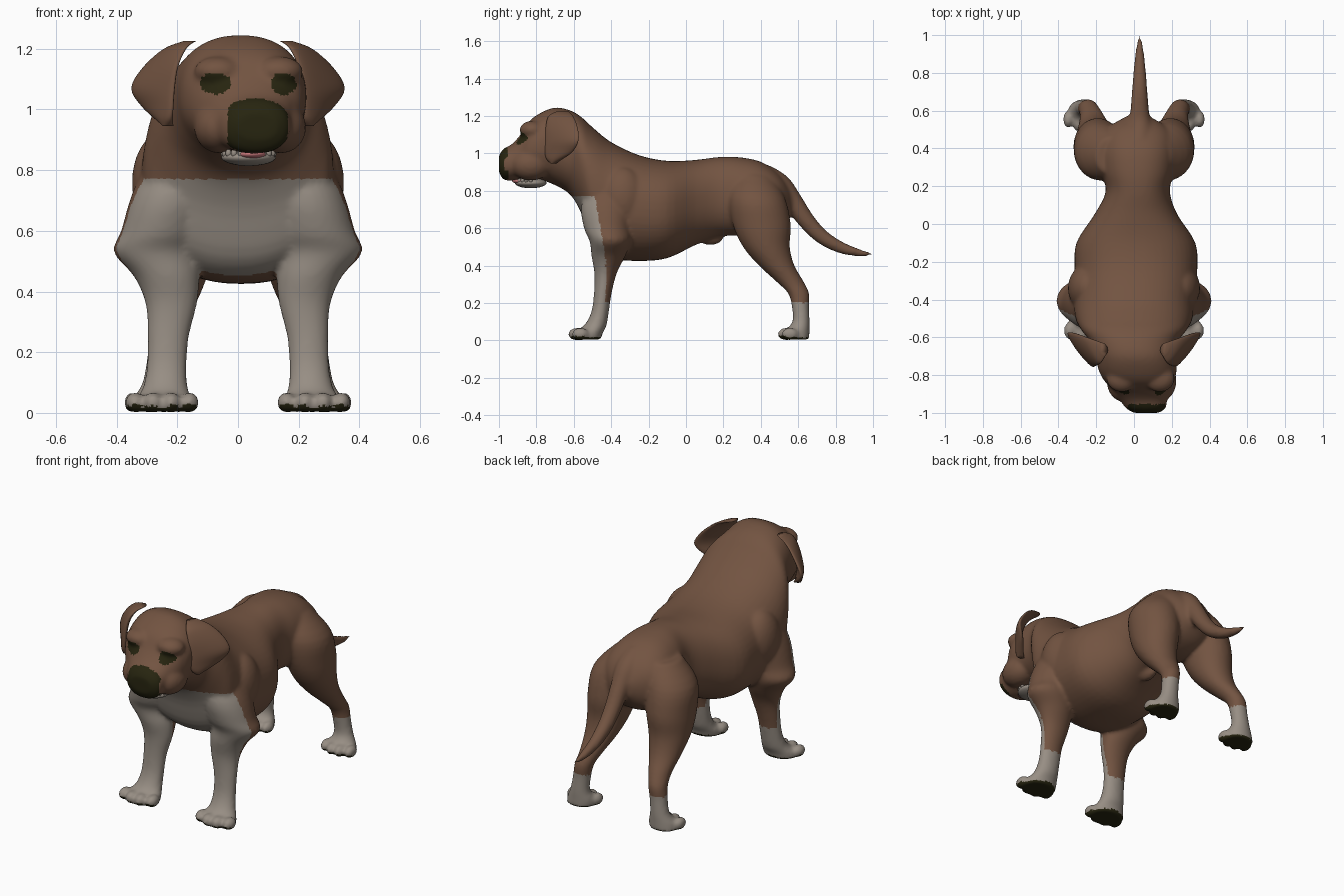
import bpy, bmesh, math
from mathutils import Matrix, Vector

cube = bpy.data.objects.get("Cube")
if cube:
    bpy.data.objects.remove(cube)


def material(name, color):
    mat = bpy.data.materials.new(name)
    mat.diffuse_color = (*color, 1)
    mat.use_nodes = True
    mat.node_tree.nodes["Principled BSDF"].inputs["Base Color"].default_value = (*color, 1)
    return mat


BROWN = material("brown coat", (.17, .088, .053))
WHITE = material("pale grey fur", (.31, .27, .23))
DARK = material("dark olive skin", (.02, .018, .005))
PINK = material("pink tongue", (.55, .18, .19))


def smooth_rows(rows, steps=4):
    """Catmull-Rom interpolation through rows of numbers."""
    result = []
    last = len(rows) - 1
    for i in range(last):
        a, b, c, d = (rows[min(max(k, 0), last)] for k in (i - 1, i, i + 1, i + 2))
        for s in range(steps):
            t = s / steps
            result.append([q + .5 * t * (r - p + t * (2 * p - 5 * q + 4 * r - e
                           + t * (3 * (q - r) + e - p))) for p, q, r, e in zip(a, b, c, d)])
    return result + [list(rows[-1])]


def loft(bm, rings, sides=32, power=2.0):
    """Closed tube through rings given as centre and two half axes."""
    loops = []
    for centre, u, v in rings:
        loop = []
        for k in range(sides):
            a = math.tau * k / sides
            c, s = math.cos(a), math.sin(a)
            loop.append(bm.verts.new(Vector(centre)
                        + Vector(u) * math.copysign(abs(c) ** (2 / power), c)
                        + Vector(v) * math.copysign(abs(s) ** (2 / power), s)))
        loops.append(loop)
    for p, q in zip(loops, loops[1:]):
        for k in range(sides):
            n = (k + 1) % sides
            bm.faces.new((p[k], p[n], q[n], q[k]))
    bm.faces.new(loops[0])
    bm.faces.new(loops[-1])


def ball(bm, centre, radii):
    bmesh.ops.create_uvsphere(bm, u_segments=24, v_segments=16, radius=1,
                              matrix=Matrix.Translation(centre) @ Matrix.Diagonal((*radii, 1)))


def finish(name, bm, *mats):
    bmesh.ops.recalc_face_normals(bm, faces=bm.faces)
    mesh = bpy.data.meshes.new(name)
    bm.to_mesh(mesh)
    bm.free()
    obj = bpy.data.objects.new(name, mesh)
    bpy.context.collection.objects.link(obj)
    for mat in mats:
        mesh.materials.append(mat)
    mesh.shade_smooth()
    return obj


bm = bmesh.new()

# Torso, neck and head: y, top, bottom, half width, x offset
trunk = [
    (.57, .8, .68, .06, .02), (.5, .89, .6, .17, .02), (.4, .955, .56, .2, .02),
    (.28, .98, .56, .19, .02), (.17, .98, .555, .17, .02), (.05, .965, .51, .22, .01),
    (-.1, .96, .44, .315, .01), (-.25, .99, .425, .325, .01), (-.4, 1.06, .44, .32, 0),
    (-.5, 1.14, .51, .31, 0), (-.56, 1.195, .68, .28, 0), (-.62, 1.23, .78, .235, 0),
    (-.7, 1.245, .83, .215, .01), (-.78, 1.215, .86, .205, .02), (-.84, 1.17, .865, .18, .03),
    (-.885, 1.1, .86, .145, .04), (-.93, 1.05, .855, .125, .05), (-.975, 1.025, .86, .105, .062),
    (-1, .99, .9, .065, .065)]
loft(bm, [((x, y, (top + low) / 2), (w, 0, 0), (0, 0, (top - low) / 2))
          for y, top, low, w, x in smooth_rows(trunk)], 48, 2.25)

# Legs: z, x, y, half width, half depth
front_leg = [
    (.88, .18, -.4, .1, .11), (.72, .22, -.42, .13, .14), (.6, .25, -.42, .135, .125),
    (.53, .27, -.405, .14, .11), (.45, .235, -.415, .108, .09), (.36, .22, -.43, .085, .06),
    (.25, .23, -.445, .068, .047), (.15, .235, -.46, .066, .047), (.08, .24, -.485, .075, .06),
    (.04, .245, -.525, .098, .08), (.005, .25, -.535, .1, .08)]
hind_leg = [
    (.88, .11, .36, .09, .1), (.76, .17, .38, .135, .15), (.62, .19, .405, .13, .155),
    (.5, .2, .43, .115, .125), (.4, .21, .485, .09, .095), (.31, .225, .56, .062, .072),
    (.25, .24, .603, .052, .056), (.18, .25, .612, .05, .046), (.1, .26, .615, .055, .046),
    (.05, .265, .595, .078, .065), (.005, .27, .59, .083, .07)]
for side in (1, -1):
    for leg, toe_y, spread in ((front_leg, -.585, .03), (hind_leg, .535, .026)):
        loft(bm, [((side * x, y, z), (w, 0, 0), (0, d, 0))
                  for z, x, y, w, d in smooth_rows(leg)])
        foot_x = leg[-1][1]
        for k in (-3, -1, 1, 3):
            back = .02 if abs(k) == 3 else 0
            ball(bm, (side * (foot_x + k * spread), toe_y + back, .034),
                 (spread * 1.05, .046, .034))
    # Cheeks, brows and shoulder blades
    ball(bm, (.04 + side * .1, -.83, .94), (.085, .11, .085))
    ball(bm, (.035 + side * .1, -.82, 1.125), (.08, .07, .05))
    ball(bm, (side * .24, -.34, .76), (.11, .13, .17))

# Tail: y, z, radius
tail = [(.42, .86, .08), (.5, .82, .07), (.57, .745, .053), (.64, .645, .046),
        (.72, .56, .04), (.82, .5, .032), (.92, .47, .021), (1, .46, .006)]
path = smooth_rows(tail)
rings = []
for i, (y, z, r) in enumerate(path):
    a, b = path[max(i - 1, 0)], path[min(i + 1, len(path) - 1)]
    along = Vector((0, b[0] - a[0], b[1] - a[1])).normalized()
    rings.append(((.03, y, z), (r, 0, 0), along.cross(Vector((1, 0, 0))) * r))
loft(bm, rings)

# Belly sheath
ball(bm, (.01, .13, .55), (.035, .07, .04))

# Fuse everything into one smooth skin
draft = finish("body", bm)
remesh = draft.modifiers.new("fuse", "REMESH")
remesh.mode = "VOXEL"
remesh.voxel_size = .0105
relax = draft.modifiers.new("relax", "SMOOTH")
relax.factor = .5
relax.iterations = 7
fused = bpy.data.meshes.new_from_object(
    draft.evaluated_get(bpy.context.evaluated_depsgraph_get()))
draft.modifiers.clear()
draft.data = fused
fused.materials.clear()
for mat in (BROWN, WHITE, DARK):
    fused.materials.append(mat)
fused.shade_smooth()


def coat(p, n):
    """Material slot for a skin face: coat, pale fur or dark skin."""
    if p.z < .03 and n.z < -.35:
        return 2
    if p.y < -.955 and p.z > .86 and abs(p.x - .065) < .098:
        return 2
    for eye_x, half in ((-.075, .052), (.15, .042)):
        if p.y < -.72 and ((p.x - eye_x) / half) ** 2 + ((p.z - 1.085) / .036) ** 2 < 1:
            return 2
    if p.z < .2 or (p.z < .77 and p.y < -.43 - max(0, p.z - .45) * .18):
        return 1
    return 0


for face in fused.polygons:
    face.material_index = coat(face.center, face.normal)

# Ears: z, front edge x and y, back edge x and y
ear = [(1.225, .15, -.69, .17, -.63), (1.2, .175, -.735, .24, -.605),
       (1.14, .2, -.75, .31, -.58), (1.07, .21, -.755, .35, -.575),
       (1.01, .215, -.755, .315, -.605), (.97, .22, -.745, .27, -.66),
       (.945, .225, -.72, .235, -.7)]
for side, name in ((1, "left_ear"), (-1, "right_ear")):
    bm = bmesh.new()
    rings = []
    for z, fx, fy, bx, by in smooth_rows(ear):
        half = Vector((side * (bx - fx), by - fy, 0)) / 2
        thick = half.normalized().cross(Vector((0, 0, 1))) * .02
        rings.append(((side * (fx + bx) / 2, (fy + by) / 2, z), half, thick))
    loft(bm, rings, 24)
    finish(name, bm, BROWN)

# Open mouth: lower jaw, tongue and teeth
bm = bmesh.new()
ball(bm, (.035, -.83, .842), (.09, .085, .028))
finish("lower_jaw", bm, WHITE)
bm = bmesh.new()
ball(bm, (.045, -.875, .853), (.05, .055, .018))
finish("tongue", bm, PINK)
bm = bmesh.new()
for k in range(11):
    a = math.pi * (k / 10 + 1)
    ball(bm, (.035 + .082 * math.cos(a), -.83 + .075 * math.sin(a), .856), (.01, .01, .014))
finish("lower_teeth", bm, WHITE)
